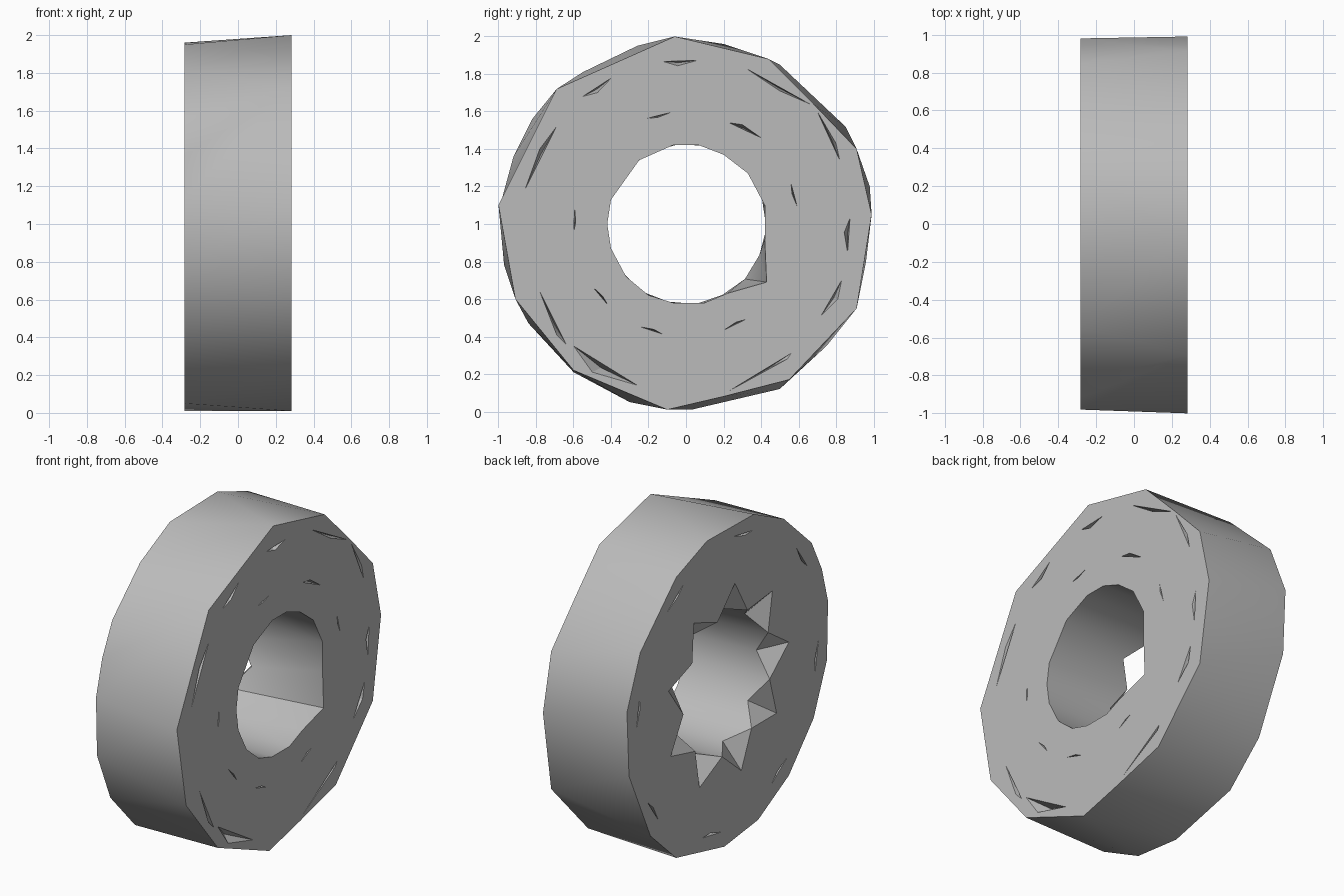
import bpy, bmesh
from math import atan2, cos, sin, pi, radians

cube = bpy.data.objects.get("Cube")
if cube:
    bpy.data.objects.remove(cube)

W = 0.283   # half width of the ring
grey = bpy.data.materials.new("plain_grey")
grey.use_nodes = True
colour = (0.5, 0.5, 0.5, 1)
grey.diffuse_color = colour
grey.node_tree.nodes["Principled BSDF"].inputs["Base Color"].default_value = colour

bm = bmesh.new()


def loop(points, x):
    """Vertices of a (y, z) outline, sorted by angle about the axle."""
    points = sorted(points, key=lambda p: atan2(p[1] - 1, p[0]))
    return [bm.verts.new((x, y, z)) for y, z in points]


def polar(angle, r):
    return (r * cos(radians(angle)), 1 + r * sin(radians(angle)))


def angle_of(v):
    return atan2(v.co.z - 1, v.co.y)


def bridge(a, b, flip=False):
    """Triangles between two loops that may have different counts."""
    a = sorted(a, key=angle_of)
    b = sorted(b, key=angle_of)
    i = j = 0
    while i < len(a) or j < len(b):
        ang_a = angle_of(a[(i + 1) % len(a)]) + 2 * pi * ((i + 1) // len(a))
        ang_b = angle_of(b[(j + 1) % len(b)]) + 2 * pi * ((j + 1) // len(b))
        va, vb = a[i % len(a)], b[j % len(b)]
        if j >= len(b) or (i < len(a) and ang_a <= ang_b):
            i += 1
            tri = (va, a[i % len(a)], vb)
        else:
            j += 1
            tri = (va, b[j % len(b)], vb)
        bm.faces.new(tri[::-1] if flip else tri)


def edges_of(vs):
    pairs = zip(vs, vs[1:] + vs[:1])
    return [bm.edges.get(p) or bm.edges.new(p) for p in pairs]


def cap(loops, x_dir):
    """Flat side face with holes."""
    edges = [e for vs in loops for e in edges_of(vs)]
    made = bmesh.ops.triangle_fill(bm, edges=edges, use_beauty=True,
                                   normal=(x_dir, 0, 0))["geom"]
    for f in made:
        if isinstance(f, bmesh.types.BMFace):
            f.normal_update()
            if f.normal.x * x_dir < 0:
                f.normal_flip()


def slit(points, x, depth=0.06):
    """Narrow three-sided groove sunk into a side face."""
    vs = [bm.verts.new((x, y, z)) for y, z in points]
    cy = sum(p[0] for p in points) / 3
    cz = sum(p[1] for p in points) / 3
    bottom = bm.verts.new((x - depth * (1 if x > 0 else -1), cy, cz))
    for p, q in zip(vs, vs[1:] + vs[:1]):
        bm.faces.new((p, q, bottom))
    return vs


def rim_slit(angle, r, width, x):
    return slit([polar(angle - 6, r), polar(angle + 6, r),
                 polar(angle + 1, r - width)], x)


# Outer rim outlines on the two sides
left_rim = loop([(-.06, 2), (-.69, 1.72), (-1, 1.1), (-.91, .6), (-.6, .22),
                 (-.1, .01), (.2, .08), (.55, .17), (.91, .55), (.99, 1.05),
                 (.91, 1.4), (.68, 1.64), (.44, 1.88)], W)
right_rim = loop([(-.26, 1.95), (.2, 1.96), (.5, 1.85), (.85, 1.52), (.98, 1.2),
                  (.96, .8), (.75, .35), (.5, .12), (.03, .01), (-.3, .05),
                  (-.6, .21), (-.84, .47), (-.97, .78), (-.98, 1.14),
                  (-.92, 1.36), (-.82, 1.56), (-.55, 1.81)], -W)
bridge(left_rim, right_rim, flip=True)

# Bore opening on the left side, with its one stretched corner
left_bore = loop([(.42, .92), (.42, 1.1), (.33, 1.27), (.2, 1.37), (.07, 1.42),
                  (-.07, 1.42), (-.25, 1.34), (-.4, 1.13), (-.42, 1),
                  (-.4, .87), (-.32, .72), (-.2, .62), (-.07, .58), (.1, .58),
                  (.22, .63), (.43, .69)], W)

# Star-shaped bore opening on the right side, with sunken corners
tips, flush, sunk = [], [], []
for k in range(9):
    a = 17 + 40 * k
    for group, ang, r, x in ((tips, a, .6, -W), (flush, a + 20, .43, -W),
                             (sunk, a, .425, -W + .1)):
        y, z = polar(ang, r)
        group.append(bm.verts.new((x, y, z)))
star = []
for k in range(9):
    star += [tips[k], flush[k]]
    bm.faces.new((tips[k], sunk[k], flush[k]))
    bm.faces.new((tips[k], flush[k - 1], sunk[k]))
bridge(left_bore, flush + sunk)

# Left side face with its grooves
slits = [rim_slit(a, .875, .03, W) for a in (92, 123, 356)]
slits += [rim_slit(a, .6, .012, W) for a in (15, 104, 178, 220, 252, 296)]
slits += [slit(p, W) for p in (
    [(-.86, 1.18), (-.69, 1.52), (-.78, 1.4)],
    [(.32, 1.83), (.66, 1.64), (.5, 1.71)],
    [(.7, 1.6), (.82, 1.34), (.8, 1.43)],
    [(.72, .51), (.83, .7), (.81, .6)],
    [(.23, .11), (.56, .31), (.54, .28)],
    [(.23, 1.54), (.4, 1.46), (.3, 1.53)],
    [(-.78, .64), (-.64, .36), (-.69, .41)],
    [(-.6, .35), (-.26, .14), (-.5, .21)])]
cap([left_rim, left_bore] + slits, 1)

# Right side face with its grooves
slits = [rim_slit(a, .89, .02, -W) for a in range(10, 360, 45)]
cap([right_rim, star] + slits, -1)

bmesh.ops.recalc_face_normals(bm, faces=bm.faces)
mesh = bpy.data.meshes.new("bearing_ring")
bm.to_mesh(mesh)
bm.free()
mesh.materials.append(grey)
ring = bpy.data.objects.new("bearing_ring", mesh)
bpy.context.collection.objects.link(ring)
bpy.context.view_layer.objects.active = ring
ring.select_set(True)
bpy.ops.object.shade_smooth_by_angle(angle=radians(30))
